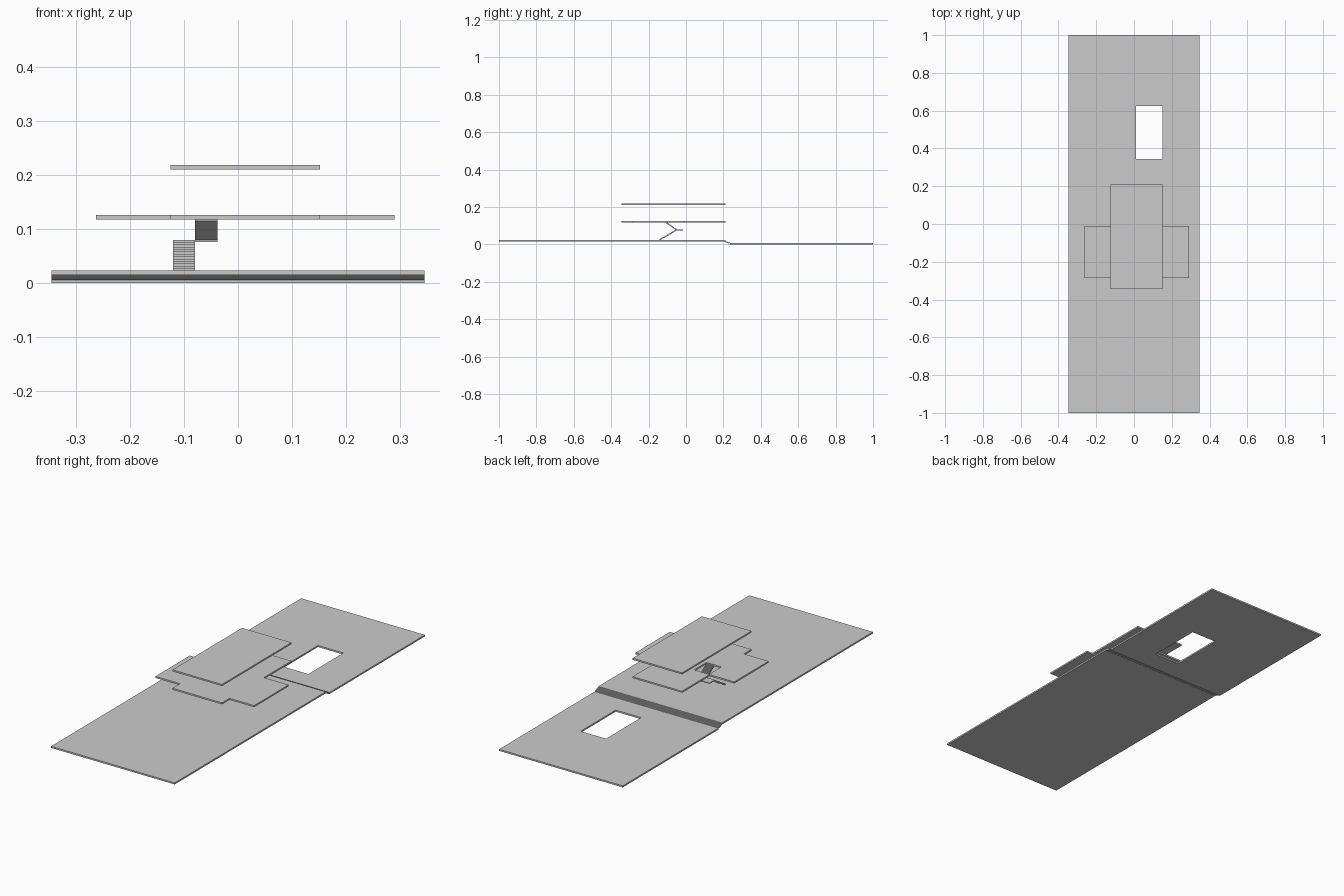
import bpy, bmesh
from mathutils import Vector

if "Cube" in bpy.data.objects:
    bpy.data.objects.remove(bpy.data.objects["Cube"])


def prism(name, pts, direction):
    """Extrude a flat outline along a direction vector."""
    bm = bmesh.new()
    face = bm.faces.new([bm.verts.new(p) for p in pts])
    res = bmesh.ops.extrude_face_region(bm, geom=[face])
    verts = [v for v in res["geom"] if isinstance(v, bmesh.types.BMVert)]
    bmesh.ops.translate(bm, verts=verts, vec=Vector(direction))
    bmesh.ops.recalc_face_normals(bm, faces=bm.faces[:])
    me = bpy.data.meshes.new(name)
    bm.to_mesh(me)
    bm.free()
    ob = bpy.data.objects.new(name, me)
    bpy.context.collection.objects.link(ob)
    return ob


def slab(name, outline, z0, z1):
    return prism(name, [(x, y, z0) for x, y in outline], (0, 0, z1 - z0))


def rect(x0, x1, y0, y1):
    return [(x0, y0), (x1, y0), (x1, y1), (x0, y1)]


def cut(ob, outline):
    """Cut a vertical opening through a slab."""
    cutter = slab(ob.name + "_cutter", outline, -0.1, 0.4)
    cutter.hide_render = True
    cutter.hide_set(True)
    mod = ob.modifiers.new("opening", "BOOLEAN")
    mod.operation = "DIFFERENCE"
    mod.solver = "EXACT"
    mod.object = cutter


def flight(name, x0, x1, y0, z0, y1, z1, n, thick):
    """Stepped flight with a sloping underside, rising from y0 to y1."""
    dy, dz = (y1 - y0) / n, (z1 - z0) / n
    prof = [(y0, z0)]
    for i in range(n):
        prof += [(y0 + i * dy, z0 + (i + 1) * dz), (y0 + (i + 1) * dy, z0 + (i + 1) * dz)]
    prof += [(y1, z1 - dz - thick), (y0 + dy, z0 - thick + dz * 0.5)]
    return prism(name, [(x0, y, z) for y, z in prof], (x1 - x0, 0, 0))


X0, X1 = -0.346, 0.346

# Ground terraces, the lower one with a pool opening
slab("upper_terrace", rect(X0, X1, -1, 0.2), 0.015, 0.023)
lower = slab("lower_terrace", rect(X0, X1, 0.235, 1), 0, 0.008)
cut(lower, rect(0.01, 0.152, 0.345, 0.625))

# Wide steps joining the terraces
flight("terrace_steps", X0, X1, 0.235, 0.008, 0.2, 0.023, 5, 0.004)

# Cross-shaped middle floor with a stairwell
cross = [(-0.125, -0.345), (0.152, -0.345), (0.152, -0.285), (0.29, -0.285),
         (0.29, -0.01), (0.152, -0.01), (0.152, 0.21), (-0.125, 0.21),
         (-0.125, -0.01), (-0.263, -0.01), (-0.263, -0.285), (-0.125, -0.285)]
floor = slab("middle_floor", cross, 0.118, 0.126)
cut(floor, rect(-0.121, -0.038, -0.11, -0.012))

# Roof plate
slab("roof", rect(-0.125, 0.152, -0.345, 0.21), 0.211, 0.219)

# Dog-leg staircase
flight("lower_flight", -0.121, -0.08, -0.145, 0.023, -0.05, 0.08, 13, 0.002)
slab("stair_landing", rect(-0.121, -0.038, -0.05, -0.015), 0.076, 0.08)
flight("upper_flight", -0.08, -0.038, -0.05, 0.08, -0.11, 0.122, 9, 0.002)
